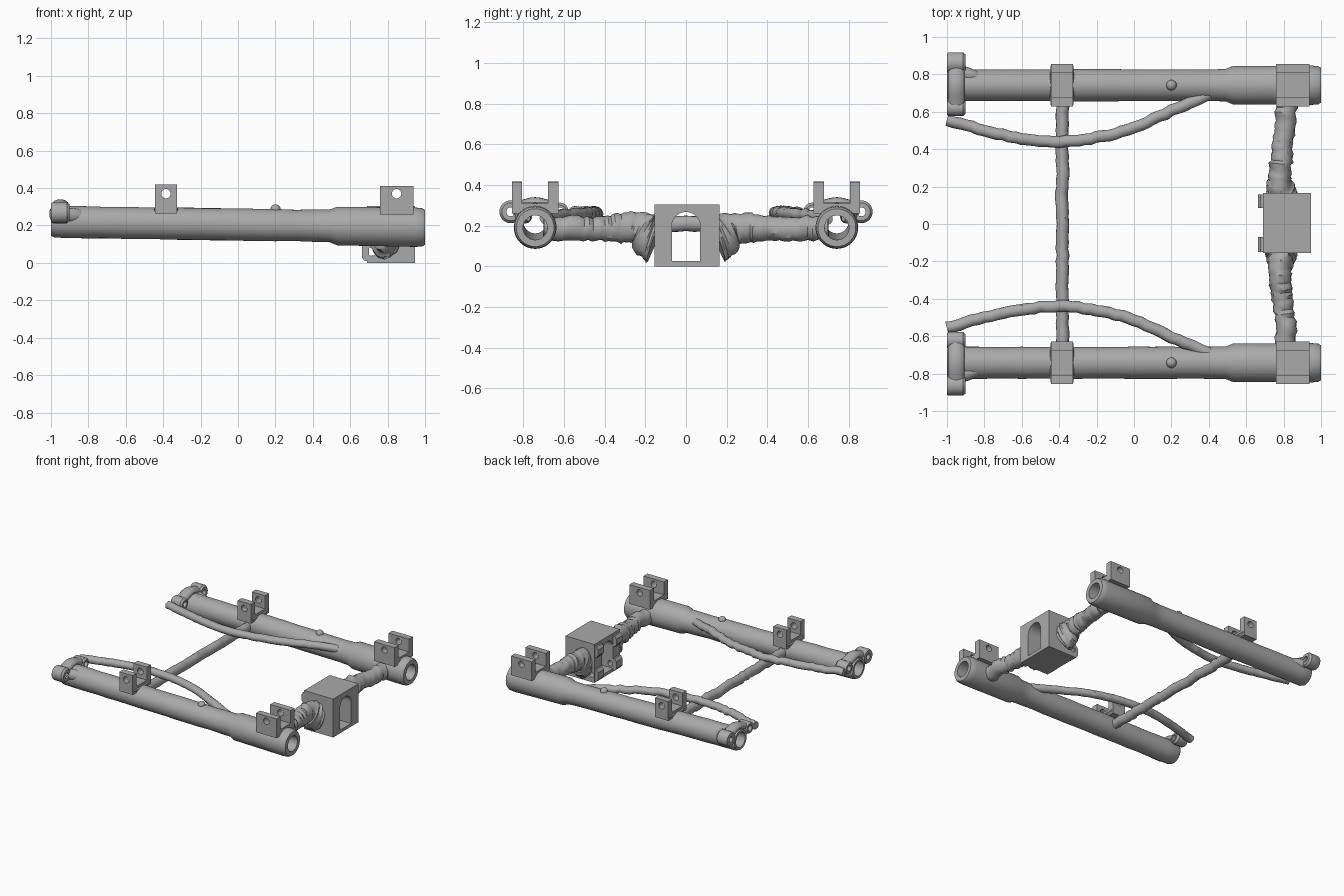
import bpy, bmesh, math, random
from mathutils import Vector

random.seed(4)
if "Cube" in bpy.data.objects:
    bpy.data.objects.remove(bpy.data.objects["Cube"], do_unlink=True)

steel = bpy.data.materials.new("plain grey steel")
steel.use_nodes = True
GREY = (0.4, 0.4, 0.4, 1)
steel.diffuse_color = GREY
steel.node_tree.nodes["Principled BSDF"].inputs["Base Color"].default_value = GREY

SIDE_Y = 0.742


def tube_z(x):
    """Height of the slightly sloping side tube axis."""
    return 0.205 - 0.015 * x


def finish(name, bm, smooth=True):
    bmesh.ops.recalc_face_normals(bm, faces=bm.faces)
    mesh = bpy.data.meshes.new(name)
    bm.to_mesh(mesh)
    bm.free()
    obj = bpy.data.objects.new(name, mesh)
    bpy.context.collection.objects.link(obj)
    mesh.materials.append(steel)
    if smooth:
        bpy.ops.object.select_all(action='DESELECT')
        obj.select_set(True)
        bpy.context.view_layer.objects.active = obj
        bpy.ops.object.shade_smooth_by_angle(angle=math.radians(35))
    return obj


def skin(bm, rings, closed):
    n, m = len(rings), len(rings[0])
    for i in range(n if closed else n - 1):
        a, b = rings[i], rings[(i + 1) % n]
        for j in range(m):
            k = (j + 1) % m
            bm.faces.new((a[j], a[k], b[k], b[j]))
    if not closed:
        bm.faces.new(rings[0])
        bm.faces.new(rings[-1])


def lathe_x(name, profile, y, height, sides=40):
    """Hollow turned part: closed (x, radius) profile about an x axis."""
    bm = bmesh.new()
    rings = []
    for x, r in profile:
        rings.append([bm.verts.new((x, y + r * math.cos(a), height(x) + r * math.sin(a)))
                      for a in (math.tau * j / sides for j in range(sides))])
    skin(bm, rings, True)
    return finish(name, bm)


def sweep(name, path, rough=0.0, steps=6, sides=16):
    """Rod through (x, y, z, side radius, vertical radius) points, hand-welded look."""
    pts = [Vector(p) for p in path]
    ext = [2 * pts[0] - pts[1]] + pts + [2 * pts[-1] - pts[-2]]
    fine = []
    for i in range(1, len(ext) - 2):
        p0, p1, p2, p3 = ext[i - 1:i + 3]
        for s in range(steps):
            t = s / steps
            fine.append(0.5 * (2 * p1 + (p2 - p0) * t + (2 * p0 - 5 * p1 + 4 * p2 - p3) * t ** 2
                               + (3 * p1 - p0 - 3 * p2 + p3) * t ** 3))
    fine.append(pts[-1])
    bm = bmesh.new()
    rings = []
    for i, p in enumerate(fine):
        d = Vector((fine[min(i + 1, len(fine) - 1)] - fine[max(i - 1, 0)])[:3]).normalized()
        side = d.cross(Vector((0, 0, 1))).normalized()
        up = side.cross(d)
        c = Vector(p[:3]) + (side + up) * random.uniform(-rough, rough) / 2
        ring = []
        for j in range(sides):
            a = math.tau * j / sides
            k = 1 + random.uniform(-rough, rough) * 5
            ring.append(bm.verts.new(c + (side * math.cos(a) * p[3] + up * math.sin(a) * p[4]) * k))
        rings.append(ring)
    skin(bm, rings, False)
    return finish(name, bm)


def extrude(name, outline, axis, lo, hi):
    """Prism: (u, v) outline pushed along x (u=y) or y (u=x)."""
    bm = bmesh.new()
    rings = [[bm.verts.new((w, u, v) if axis == 'x' else (u, w, v)) for u, v in outline]
             for w in (lo, hi)]
    skin(bm, rings, False)
    return finish(name, bm, False)


def circle(u, v, r, n=24, start=0.0, span=math.tau):
    return [(u + r * math.cos(start + span * i / n), v + r * math.sin(start + span * i / n))
            for i in range(n + (span < math.tau))]


def drill(obj, cutter):
    cutter.hide_render = True
    mod = obj.modifiers.new("hole", 'BOOLEAN')
    mod.object, mod.operation, mod.solver = cutter, 'DIFFERENCE', 'EXACT'
    bpy.ops.object.select_all(action='DESELECT')
    obj.select_set(True)
    bpy.context.view_layer.objects.active = obj
    bpy.ops.object.modifier_apply(modifier=mod.name)
    bpy.data.objects.remove(cutter, do_unlink=True)


def rect(u0, u1, v0, v1):
    return [(u0, v0), (u1, v0), (u1, v1), (u0, v1)]


def channel_clamp(name, x0, x1, base, top, y):
    """Upright U channel with a pin hole through both ears."""
    w, ear, floor = 0.114, 0.05, base + 0.05
    outline = [(y - w, base), (y + w, base), (y + w, top), (y + w - ear, top),
               (y + w - ear, floor), (y - w + ear, floor), (y - w + ear, top), (y - w, top)]
    obj = extrude(name, outline, 'x', x0, x1)
    drill(obj, extrude("pin_cutter", circle((x0 + x1) / 2, 0.37, 0.025), 'y', y - 0.2, y + 0.2))


for s, tag in ((1, "left"), (-1, "right")):
    y = s * SIDE_Y

    # long hollow side tube with a thicker sleeve at one end
    dents = [(-0.9 + 0.1 * i, 0.085 + random.uniform(-0.002, 0.002)) for i in range(14)]
    lathe_x(tag + "_side_tube",
            [(-1, 0.076), (-0.98, 0.084)] + dents +
            [(0.49, 0.087), (0.53, 0.103), (0.95, 0.105), (0.985, 0.102), (1, 0.093),
             (1, 0.06), (-1, 0.058)], y, tube_z)

    # pair of end lugs and the weld that joins them over the tube
    for yy, r, part in ((0.862, 0.056, "outer"), (0.622, 0.045, "inner")):
        lathe_x(f"{tag}_{part}_end_lug",
                [(-1, r - 0.006), (-0.99, r), (-0.915, r), (-0.9, r - 0.012),
                 (-0.9, 0.022), (-1, 0.022)], s * yy, lambda x: 0.268, 24)
    sweep(tag + "_lug_weld", [(-0.95, s * 0.645, 0.285, 0.045, 0.03),
                              (-0.95, y, 0.312, 0.045, 0.028),
                              (-0.95, s * 0.835, 0.285, 0.045, 0.03)])
    sweep(tag + "_tube_end_weld", [(-0.93, s * 0.81, 0.255, 0.04, 0.04),
                                   (-0.86, s * 0.79, 0.25, 0.035, 0.04),
                                   (-0.78, s * 0.775, 0.24, 0.01, 0.02)])

    # bowed inner brace
    bow = [(-1, 0.555, 0.262), (-0.8, 0.5, 0.265), (-0.6, 0.457, 0.265), (-0.4, 0.44, 0.262),
           (-0.2, 0.462, 0.262), (0, 0.515, 0.258), (0.2, 0.605, 0.25), (0.4, 0.69, 0.235)]
    sweep(tag + "_bowed_brace", [(a, s * b, c, 0.031, 0.029) for a, b, c in bow], 0.008)

    # channel clamps, weld pad and small bump on top of the tube
    channel_clamp(tag + "_small_clamp", -0.443, -0.327, 0.265, 0.418, y)
    channel_clamp(tag + "_large_clamp", 0.758, 0.938, 0.26, 0.412, y)
    sweep(tag + "_clamp_weld", [(-0.385, y - 0.105, 0.29, 0.062, 0.02),
                                (-0.385, y, 0.285, 0.066, 0.025),
                                (-0.385, y + 0.105, 0.29, 0.062, 0.02)])
    bm = bmesh.new()
    bmesh.ops.create_uvsphere(bm, u_segments=16, v_segments=10, radius=0.028)
    bmesh.ops.translate(bm, verts=bm.verts, vec=(0.2, y, tube_z(0.2) + 0.083))
    finish(tag + "_tube_bump", bm)

    # lumpy arm flaring into the central housing
    arm = [(0.815, 0.7, 0.19, 0.06, 0.06), (0.81, 0.55, 0.185, 0.055, 0.06),
           (0.795, 0.42, 0.185, 0.055, 0.06), (0.785, 0.32, 0.19, 0.06, 0.072),
           (0.775, 0.24, 0.185, 0.062, 0.08), (0.785, 0.19, 0.155, 0.075, 0.11),
           (0.79, 0.15, 0.14, 0.085, 0.125)]
    sweep(tag + "_housing_arm", [(a, s * b, c, d, e) for a, b, c, d, e in arm], 0.012)

    # drilled ears at the back of the housing
    for z0, z1, part in ((0.01, 0.105, "lower"), (0.2, 0.285, "upper")):
        lo, hi = (0.085, 0.158) if s > 0 else (-0.15, -0.07)
        x0 = 0.662
        ear = extrude(f"{tag}_{part}_housing_ear",
                      [(x0 + 0.015, z0), (0.7, z0), (0.7, z1), (x0 + 0.015, z1),
                       (x0, z1 - 0.02), (x0, z0 + 0.02)], 'y', lo, hi)

# round cross bar between the side tubes
sweep("cross_bar", [(-0.385 + 0.004 * (i % 2), -0.7 + 0.2 * i, 0.208, 0.034, 0.038)
                    for i in range(8)], 0.008)

# central housing block with an arched opening right through
housing = extrude("central_housing", rect(-0.155, 0.165, 0, 0.305), 'x', 0.69, 0.945)
arch = [(-0.07, 0.025), (0.07, 0.025)] + circle(0, 0.197, 0.07, 20, 0, math.pi)
drill(housing, extrude("arch_cutter", arch, 'x', 0.5, 1.1))
drill(housing, extrude("cross_pin_cutter", circle(0.715, 0.06, 0.022), 'y', -0.3, 0.3))
